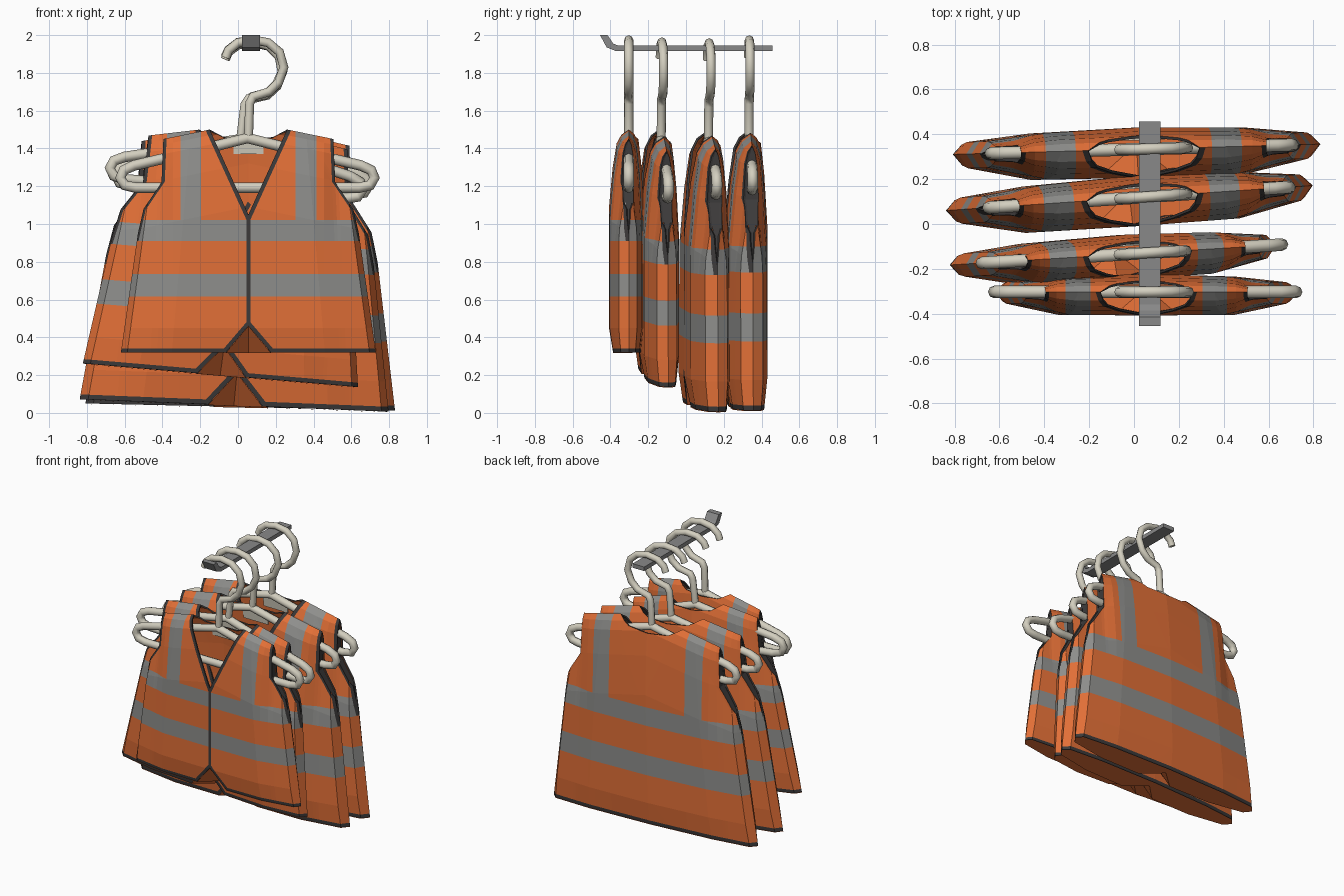
import bpy, bmesh, math
from mathutils import Vector, Matrix
from mathutils.geometry import intersect_point_line

if "Cube" in bpy.data.objects:
    bpy.data.objects.remove(bpy.data.objects["Cube"])


def material(name, rgb):
    m = bpy.data.materials.new(name)
    m.diffuse_color = (*rgb, 1)
    m.use_nodes = True
    m.node_tree.nodes["Principled BSDF"].inputs["Base Color"].default_value = m.diffuse_color
    return m


ORANGE = material("orange_fabric", (0.76, 0.16, 0.038))
GREY = material("grey_reflective", (0.27, 0.27, 0.26))
DARK = material("dark_trim", (0.045, 0.042, 0.042))
CREAM = material("cream_plastic", (0.65, 0.62, 0.52))
STEEL = material("rail_grey", (0.25, 0.25, 0.25))


def interp(t, pts):
    for (a, va), (b, vb) in zip(pts, pts[1:]):
        if t <= b:
            return va + (vb - va) * max(0, t - a) / (b - a)
    return pts[-1][1]


# Vest half outlines (x from centre, z)
ARM = [(0.45, 1.45), (0.46, 1.22), (0.555, 1.08), (0.585, 0.95)]
HEM = (0.675, 0.32)
FRONT_EDGE = [HEM, (0.12, 0.32), (0, 0.46), (0, 1.05), (0.205, 1.50)]
FRONT = FRONT_EDGE + ARM
BACK = [HEM, (0, 0.32), (0, 1.45), (0.13, 1.46), (0.205, 1.50)] + ARM
SLOPE = 0.05 / 0.245
STRIPES = [(0.615, 0.735), (0.91, 1.02)]
STRAP = (0.25, 0.36)
CREASES = [0.03, 0.08, 0.22, 0.45]


def depth(x, z, back):
    """Distance of the fabric from the hanger plane."""
    drop = max(0, 1.50 - SLOPE * (x - 0.205) - z)
    u = x / (0.675 - (z - 0.32) / 7)
    g = interp(drop, [(0, 0), (0.03, 0.38), (0.08, 0.62), (0.22, 0.82), (0.45, 1)])
    g *= interp(z, [(0.32, 0.8), (0.45, 1)])
    # narrower towards the armholes
    g *= 1 - 0.4 * interp(x, [(0.40, 0), (0.47, 1)]) * interp(z, [(0.95, 0), (1.1, 1)])
    if back:
        return 0.08 * g * interp(u, [(0, 1), (0.6, 0.86), (0.95, 0.55), (1, 0)])
    return -0.105 * g * interp(u, [(0, 1), (0.6, 0.97), (0.95, 0.5), (1, 0)])


def segments(pts, width):
    return [(Vector((a[0], 0, a[1])), Vector((b[0], 0, b[1])),
             0.011 if a[0] == b[0] == 0 else width) for a, b in zip(pts, pts[1:])]


TRIM_FRONT = segments(FRONT_EDGE, 0.021) + segments(ARM[:2], 0.017) + segments(ARM[1:], 0.012)
TRIM_BACK = segments([HEM, (0, 0.32)], 0.021)


def cut_lines():
    """All cuts shared by front and back so the seams match."""
    lines = [((0, z), (1, 0)) for s in STRIPES for z in s] + [((0, 0.45), (1, 0))]
    lines += [((x, 0), (0, 1)) for x in STRAP + (0.40,)]
    lines += [((0, 1.50 + SLOPE * 0.205 - d), (1, -SLOPE)) for d in CREASES]
    lines += [((c * 0.675, 0.32), (-c * 0.09, 0.63)) for c in (0.6, 0.95)]
    for a, b, w in TRIM_FRONT:
        d = (b - a).normalized()
        for k in (0, w, -w):
            lines.append(((a.x - d.z * k, a.z + d.x * k), (d.x, d.z)))
    return lines


def near(p, seg):
    a, b, w = seg
    q, t = intersect_point_line(p, a, b)
    q = a if t < 0 else b if t > 1 else q
    return (p - q).length < w


def face_colour(p, trim):
    if any(near(p, s) for s in trim):
        return 2
    if any(a < p.z < b for a, b in STRIPES):
        return 1
    if STRAP[0] < p.x < STRAP[1] and p.z > STRIPES[1][1]:
        return 1
    return 0


def make_vest_mesh():
    total = bmesh.new()
    for outline, trim, back in ((FRONT, TRIM_FRONT, False), (BACK, TRIM_BACK, True)):
        for side in (1, -1):
            bm = bmesh.new()
            bm.faces.new([bm.verts.new((x, 0, z)) for x, z in outline])
            for p, d in cut_lines():
                bmesh.ops.bisect_plane(
                    bm, geom=bm.verts[:] + bm.edges[:] + bm.faces[:], dist=1e-5,
                    plane_co=(p[0], 0, p[1]), plane_no=Vector((-d[1], 0, d[0])).normalized())
            for f in bm.faces:
                f.material_index = face_colour(f.calc_center_median(), trim)
            for v in bm.verts:
                v.co = (v.co.x * side, depth(v.co.x, v.co.z, back), v.co.z)
            bm.normal_update()
            for f in bm.faces:
                if (f.normal.y > 0) != back:
                    f.normal_flip()
            tmp = bpy.data.meshes.new("vest_part")
            bm.to_mesh(tmp)
            bm.free()
            total.from_mesh(tmp)
            bpy.data.meshes.remove(tmp)
    bmesh.ops.remove_doubles(total, verts=total.verts[:], dist=8e-4)
    me = bpy.data.meshes.new("vest")
    total.to_mesh(me)
    total.free()
    # second half of the slots colours the lining
    for m in (ORANGE, GREY, DARK, ORANGE, ORANGE, DARK):
        me.materials.append(m)
    return me


def mesh(name, faces, mat):
    """Mesh from a list of faces given as point lists."""
    me = bpy.data.meshes.new(name)
    pts, idx = [], []
    for f in faces:
        idx.append(range(len(pts), len(pts) + len(f)))
        pts += f
    me.from_pydata(pts, [], idx)
    me.materials.append(mat)
    return me


def make_underside():
    """Closed bottom with the notch at the front."""
    z, top = 0.317, 0.46
    faces = []
    for s in (1, -1):
        front = [(s * x, depth(x, 0.32, False), z) for x in (0.12, 0.405, 0.641, 0.675)]
        rear = [(s * x, depth(x, 0.32, True), z) for x in (0.641, 0.405, 0)]
        centre, apex = (0, 0.02, z), (0, depth(0, top, False) + 0.006, top)
        faces += [(front + rear + [centre])[::-s], [front[0], centre, apex][::-s]]
    return mesh("underside", faces, ORANGE)


def make_armholes():
    """Dark fill between the front and back armhole edges."""
    a, b = Vector(ARM[0]), Vector(ARM[1])
    pts = [tuple(a.lerp(b, t)) for t in (0.01, 0.12, 0.35, 0.65)] + ARM[1:]
    faces = []
    for s in (1, -1):
        for p, q in zip(pts, pts[1:]):
            faces.append([(s * (x - 0.006), depth(x, z, k), z)
                          for (x, z), k in ((p, 0), (p, 1), (q, 1), (q, 0))][::-s])
    return mesh("armholes", faces, DARK)


def add(name, data, matrix):
    ob = bpy.data.objects.new(name, data)
    bpy.context.collection.objects.link(ob)
    ob.matrix_world = matrix
    return ob


def tube(name, pts, radius, cyclic, matrix):
    cu = bpy.data.curves.new(name, 'CURVE')
    cu.dimensions = '3D'
    cu.bevel_depth, cu.bevel_resolution, cu.use_fill_caps = radius, 2, True
    sp = cu.splines.new('POLY')
    sp.points.add(len(pts) - 1)
    for p, (x, z) in zip(sp.points, pts):
        p.co = (x, 0, z, 1)
    sp.use_cyclic_u = cyclic
    cu.materials.append(CREAM)
    ob = add(name, cu, matrix)
    bpy.ops.object.select_all(action='DESELECT')
    ob.select_set(True)
    bpy.context.view_layer.objects.active = ob
    bpy.ops.object.convert(target='MESH')


HOOK = [(0.055, 1.45), (0.062, 1.64), (0.08, 1.675), (0.165, 1.70), (0.215, 1.75),
        (0.243, 1.83), (0.22, 1.91), (0.16, 1.96), (0.08, 1.975), (0.0, 1.96),
        (-0.05, 1.92), (-0.065, 1.88)]
ARM_HALF = [(0.2, 1.405), (0.45, 1.345), (0.60, 1.31), (0.655, 1.285),
            (0.673, 1.245), (0.65, 1.205), (0.59, 1.192)]
LOOP = [(0.05, 1.455)] + [(0.05 + x, z) for x, z in ARM_HALF] + \
       [(0.05 - x, z) for x, z in reversed(ARM_HALF)]

vest_mesh, underside, armholes = make_vest_mesh(), make_underside(), make_armholes()
label_mesh = mesh("neck_label", [[
    (x, depth(0, z, True) - 0.02, z)
    for x, z in ((-0.08, 1.37), (0.08, 1.37), (0.08, 1.435), (-0.08, 1.435))]], CREAM)

# y, turn, tilt (degrees), hook drop, vest width, vest height, vest drop
RIGS = [(-0.303, 0, 0, 0, 1, 1, 0), (-0.128, 3.5, 4.9, -0.01, 1.085, 1.09, -0.012),
        (0.122, 3.9, 2.3, -0.015, 1.215, 1.22, -0.008), (0.335, 1.6, 1.3, 0, 1.215, 1.235, -0.012)]
for i, (y, turn, tilt, drop, wide, high, vdrop) in enumerate(RIGS, 1):
    M = (Matrix.Translation((0.07, y, 1.94 + drop))
         @ Matrix.Rotation(math.radians(turn), 4, 'Z')
         @ Matrix.Rotation(math.radians(tilt), 4, 'Y')
         @ Matrix.Translation((-0.07, 0, -1.94)))
    V = (M @ Matrix.Translation((0.055, 0, 1.5 + vdrop)) @ Matrix.Diagonal((wide, wide, high, 1))
         @ Matrix.Translation((0, 0, -1.5)))
    tube(f"hanger_hook_{i}", HOOK, 0.024, False, M)
    tube(f"hanger_frame_{i}", LOOP, 0.028, True, M)
    vest = add(f"vest_{i}", vest_mesh, V)
    s = vest.modifiers.new("fabric", 'SOLIDIFY')
    s.thickness, s.offset = 0.01, -1
    s.material_offset, s.material_offset_rim = 3, 5
    add(f"vest_underside_{i}", underside, V)
    add(f"vest_armholes_{i}", armholes, V)
    label = add(f"neck_label_{i}", label_mesh, V)
    label.modifiers.new("thin", 'SOLIDIFY').thickness = 0.006

# Rail with upturned front end
PROFILE = [(0.457, 1.945), (-0.36, 1.945), (-0.385, 1.955), (-0.415, 2.0),
           (-0.455, 2.0), (-0.42, 1.935), (-0.37, 1.915), (0.457, 1.915)]
rail = add("rail", mesh("rail", [[(0.07, y, z) for y, z in PROFILE]], STEEL), Matrix.Identity(4))
s = rail.modifiers.new("width", 'SOLIDIFY')
s.thickness, s.offset = 0.095, 0
